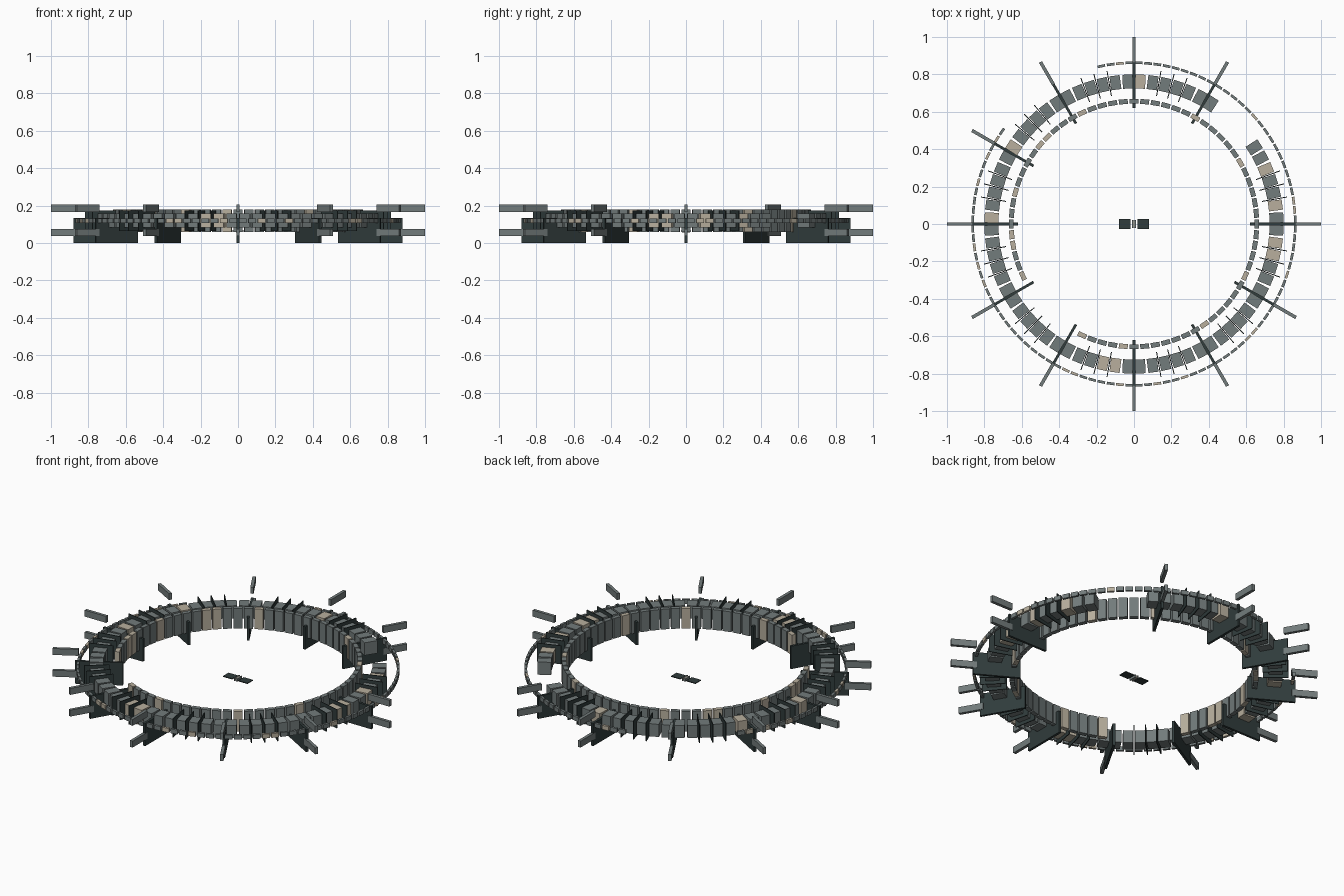
import bpy, bmesh, math, random
from mathutils import Matrix

if "Cube" in bpy.data.objects:
    bpy.data.objects.remove(bpy.data.objects["Cube"])

random.seed(4)
MID = 0.12  # height of the ring centre plane


def material(name, rgb):
    m = bpy.data.materials.new(name)
    m.diffuse_color = (*rgb, 1)
    m.use_nodes = True
    m.node_tree.nodes["Principled BSDF"].inputs["Base Color"].default_value = m.diffuse_color
    return m


MATS = [material("panel_grey", (0.17, 0.20, 0.20)),
        material("pale_panel", (0.48, 0.43, 0.34)),
        material("dark_frame", (0.03, 0.045, 0.045))]


def build(name, boxes):
    """boxes: (angle in degrees, radial min/max, tangential width, z min/max, material)"""
    bm = bmesh.new()
    for ang, r0, r1, width, z0, z1, mat in boxes:
        mtx = (Matrix.Rotation(math.radians(ang), 4, 'Z')
               @ Matrix.Translation(((r0 + r1) / 2, 0, (z0 + z1) / 2))
               @ Matrix.Diagonal((r1 - r0, width, z1 - z0, 1)))
        before = set(bm.faces)
        bmesh.ops.create_cube(bm, size=1, matrix=mtx)
        for f in set(bm.faces) - before:
            f.material_index = mat
    me = bpy.data.meshes.new(name)
    bm.to_mesh(me)
    bm.free()
    for m in MATS:
        me.materials.append(m)
    ob = bpy.data.objects.new(name, me)
    bpy.context.collection.objects.link(ob)
    return ob


def ring(name, count, offset, gap, radius, depth, width, height):
    """Ring of separate blocks, left open between the two gap angles"""
    step = 360 / count
    boxes = []
    for i in range(count):
        a = (i + offset) * step
        if gap[0] < a < gap[1]:
            continue
        mat = 1 if random.random() < 0.15 else 0
        boxes.append((a, radius - depth / 2, radius + depth / 2, width,
                      MID - height / 2, MID + height / 2, mat))
    return build(name, boxes)


# Three concentric broken rings
ring("main_ring_blocks", 72, 0.5, (35, 55), 0.762, 0.075, 0.055, 0.075)
ring("inner_ring_panels", 72, 0, (207, 243), 0.656, 0.026, 0.048, 0.12)
ring("outer_ring_strips", 108, 0.5, (103, 144), 0.862, 0.014, 0.041, 0.025)

# Thin fins set between the main blocks
fins = [(a + d, 0.695, 0.83, 0.005, MID - 0.055, MID + 0.055, 2)
        for a in range(0, 360, 30) for d in (10, 15, 20)
        if not 36 < a + d < 54]
build("main_ring_fins", fins)

# Radial support plates and paired outer arms, one position empty
spokes = [a for a in range(0, 360, 30) if a != 30]
build("support_plates", [(a, 0.62, 0.88, 0.014, 0, 0.135, 2) for a in spokes])
build("outer_arms", [(a, 0.86, 1.0, 0.018, z - 0.019, z + 0.019, 0)
                     for a in spokes for z in (0.057, 0.186)])

# Small craft in the middle: two flat panels and a slim body
build("craft_panels", [(a, 0.02, 0.08, 0.052, 0.062, 0.067, 2) for a in (0, 180)])
build("craft_body", [(0, -0.012, -0.004, 0.045, 0.056, 0.073, 0),
                     (0, -0.004, 0.004, 0.04, 0.058, 0.071, 1),
                     (0, 0.004, 0.012, 0.045, 0.056, 0.073, 0)])
